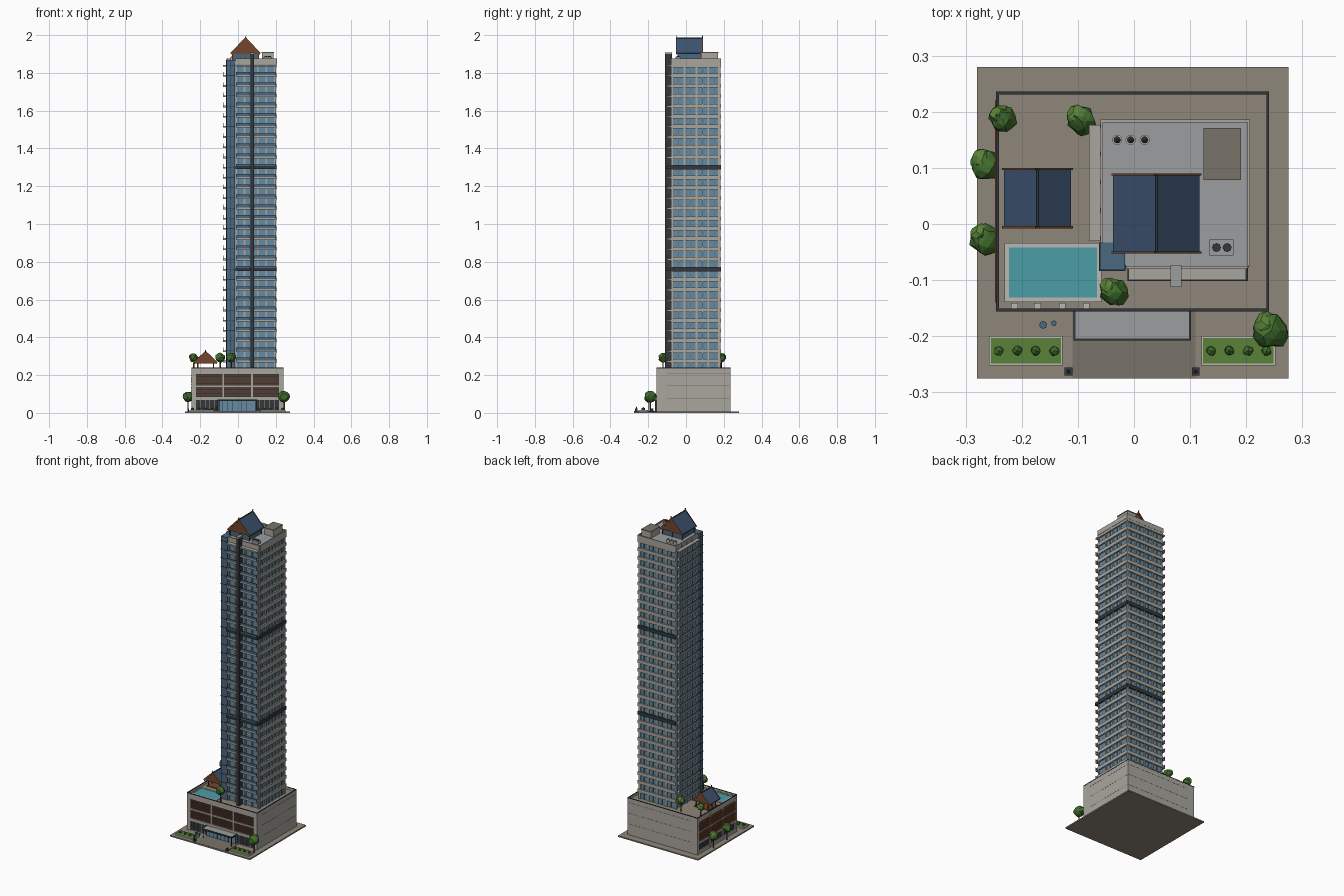
import bpy, bmesh, math, random
from mathutils import Vector, Matrix

if "Cube" in bpy.data.objects:
    bpy.data.objects.remove(bpy.data.objects["Cube"])
random.seed(4)


def mat(name, r, g, b):
    m = bpy.data.materials.new(name)
    m.diffuse_color = (r, g, b, 1)
    m.use_nodes = True
    m.node_tree.nodes["Principled BSDF"].inputs["Base Color"].default_value = m.diffuse_color
    return m


CONC = mat("concrete", .40, .38, .345)
PALE = mat("pale_concrete", .50, .48, .44)
PAVE = mat("paving", .27, .24, .195)
PATH = mat("path", .19, .17, .14)
DARK = mat("dark_metal", .035, .037, .042)
GLASS = mat("glass", .13, .26, .36)
DEEP = mat("deep_glass", .07, .14, .22)
POOL = mat("water", .07, .34, .39)
TILE = mat("blue_tile", .045, .085, .16)
WOOD = mat("wood", .17, .06, .025)
LEAF = mat("leaf", .05, .15, .025)
LEAF2 = mat("light_leaf", .10, .22, .04)
GREY = mat("equipment_grey", .33, .34, .35)


def finish(name, bm, m):
    me = bpy.data.meshes.new(name)
    bmesh.ops.recalc_face_normals(bm, faces=bm.faces)
    bm.to_mesh(me)
    bm.free()
    me.materials.append(m)
    ob = bpy.data.objects.new(name, me)
    bpy.context.collection.objects.link(ob)
    return ob


def boxes(name, m, items):
    """Each item is (x0, x1, y0, y1, z0, z1)."""
    bm = bmesh.new()
    for x0, x1, y0, y1, z0, z1 in items:
        M = Matrix.Translation(((x0+x1)/2, (y0+y1)/2, (z0+z1)/2)) @ Matrix.Diagonal((x1-x0, y1-y0, z1-z0, 1))
        bmesh.ops.create_cube(bm, size=1, matrix=M)
    return finish(name, bm, m)


def ring(x0, x1, y0, y1, z0, z1, t):
    return [(x0, x1, y0, y0+t, z0, z1), (x0, x1, y1-t, y1, z0, z1),
            (x0, x0+t, y0+t, y1-t, z0, z1), (x1-t, x1, y0+t, y1-t, z0, z1)]


def prism(name, m, profile, y0, y1):
    bm = bmesh.new()
    a, b = [[bm.verts.new((x, y, z)) for x, z in profile] for y in (y0, y1)]
    n = len(profile)
    bm.faces.new(a)
    bm.faces.new(b[::-1])
    for i in range(n):
        bm.faces.new((a[i], b[i], b[(i+1) % n], a[(i+1) % n]))
    return finish(name, bm, m)


def cyls(name, m, items, seg=8):
    """Each item is (x, y, z0, z1, r0, r1)."""
    bm = bmesh.new()
    for x, y, z0, z1, r0, r1 in items:
        bmesh.ops.create_cone(bm, cap_ends=True, segments=seg, radius1=r0, radius2=r1, depth=z1-z0,
                              matrix=Matrix.Translation((x, y, (z0+z1)/2)))
    return finish(name, bm, m)


def blobs(name, m, items, sub=2):
    """Faceted foliage clumps (x, y, z, r)."""
    bm = bmesh.new()
    for x, y, z, r in items:
        vs = bmesh.ops.create_icosphere(bm, subdivisions=sub, radius=r)["verts"]
        for v in vs:
            v.co = v.co * random.uniform(.82, 1.08) + Vector((x, y, z))
    return finish(name, bm, m)


def gable(name, cx, hw, y0, y1, ze, zr):
    """Tiled gable roof with timber gable ends, barge boards and finials."""
    t = .006
    prism(name + "_tiles", TILE, [(cx-hw, ze), (cx, zr), (cx+hw, ze), (cx+hw, ze-t), (cx, zr-t*1.6), (cx-hw, ze-t)], y0+.003, y1-.003)
    prism(name + "_gable_wall", WOOD, [(cx-hw+.005, ze-t), (cx, zr-t), (cx+hw-.005, ze-t)], y0+.006, y1-.006)
    for tag, a, b in (("front", y0, y0+.004), ("back", y1-.004, y1)):
        prism(name + "_barge_" + tag, WOOD, [(cx-hw-.003, ze), (cx-.002, zr+.003), (cx-.004, zr+.013), (cx, zr+.006), (cx+.004, zr+.013),
              (cx+.002, zr+.003), (cx+hw+.003, ze), (cx+hw-.003, ze-.008), (cx, zr-.009), (cx-hw+.003, ze-.008)], a, b)
    boxes(name + "_ridge", DARK, [(cx-.002, cx+.002, y0, y1, zr-.004, zr+.002)])


# Site
boxes("site_slab", PAVE, [(-.28, .275, -.275, .28, 0, .008)])
boxes("entry_path", PATH, [(-.11, .11, -.2745, -.15, .006, .0095)])
boxes("planter_kerbs", PALE, ring(-.258, -.127, -.252, -.2, .006, .016, .003) + ring(.12, .252, -.252, -.2, .006, .016, .003))
boxes("planter_grass", LEAF2, [(-.255, -.13, -.249, -.203, .006, .015), (.123, .249, -.249, -.203, .006, .015)])
blobs("shrubs", LEAF, [(x0+i*.033, -.226, .02, .010) for x0 in (-.241, .137) for i in range(4)], 1)
boxes("gate_posts", DARK, [(x-.007, x+.007, -.27, -.256, .006, .022) for x in (-.117, .11)])
cyls("gate_lamps", DARK, [(x, -.263, .02, .034, .003, .002) for x in (-.117, .11)])
cyls("small_pots", DEEP, [(-.162, -.18, .008, .022, .005, .007), (-.143, -.177, .008, .018, .004, .005)])

# Podium: recessed core with openings framed on front and left
boxes("podium_core", CONC, [(-.237, .24, -.147, .235, .006, .222)])
boxes("podium_front_frame", CONC,
      [(-.245, .24, -.155, -.145, a, b) for a, b in ((.068, .085), (.138, .146), (.205, .222))]
      + [(a, b, -.1555, -.145, .006, .222) for a, b in ((-.245, -.222), (-.083, -.073), (.070, .080), (.217, .24))])
boxes("podium_left_frame", CONC,
      [(-.245, -.235, -.155, .235, a, b) for a, b in ((.006, .03), (.068, .085), (.138, .146), (.205, .222))]
      + [(-.2455, -.235, a, b, .006, .222) for a, b in ((-.155, -.135), (-.025, -.01), (.1, .115), (.215, .235))])
boxes("podium_dark_openings", DARK, [(-.235, .23, -.149, -.14, .012, .21), (-.239, -.23, -.145, .225, .03, .21)])
zs = [z0+i*.0075 for z0 in (.089, .15) for i in range(7)]
boxes("podium_louvres_front", WOOD, [(-.225, .22, -.152, -.147, z, z+.003) for z in zs if z < .137 or z > .147])
boxes("podium_louvres_left", WOOD, [(-.248, -.237, -.14, .22, z, z+.003) for z in zs])
boxes("podium_joints", PATH, [(-.2, .2405, -.1, .2355, z, z+.0025) for z in (.075, .142, .208)])
boxes("podium_deck", PAVE, [(-.243, .238, -.153, .233, .218, .224)])
boxes("podium_parapet", CONC, ring(-.245, .24, -.155, .235, .218, .237, .004))
boxes("podium_parapet_rail", DARK, ring(-.246, .241, -.156, .236, .236, .24, .005))
boxes("shop_mullions", GREY, [(x, x+.002, -.152, -.146, .01, .068) for x in (-.2, -.175, -.15, -.125, .115, .14, .165, .19)])
boxes("lobby_glass", GLASS, [(-.108, .098, -.162, -.145, .008, .064)])
boxes("lobby_mullions", DARK, [(-.108+i*.0255, -.106+i*.0255, -.164, -.15, .008, .064) for i in range(9)])
boxes("entry_canopy", GREY, [(-.105, .1, -.205, -.15, .064, .07)])
boxes("canopy_edge", DARK, ring(-.108, .102, -.208, -.15, .062, .072, .004))
cyls("canopy_columns", DARK, [(x, -.2, .008, .064, .002, .002) for x in (-.1, .095)])

# Pool terrace
boxes("pool_surround", PALE, ring(-.231, -.058, -.139, -.034, .222, .231, .008))
boxes("pool_water", POOL, [(-.224, -.062, -.132, -.041, .222, .229)])
boxes("loungers", PALE, [(x-.006, x+.006, -.151, -.141, .224, .231) for x in (-.213, -.172, -.128, -.085)])
boxes("pavilion_floor", WOOD, [(-.222, -.12, .005, .09, .223, .229)])
boxes("pavilion_posts", WOOD, [(x-.003, x+.003, y-.003, y+.003, .224, .268) for x in (-.213, -.13) for y in (.012, .048, .083)])
gable("pavilion_roof", -.172, .06, -.008, .1, .268, .325)

# Tower: glass body, then piers and spandrels per floor
X0, X1, Y0, Y1 = -.058, .2, -.076, .18
P = .054
floors = [.22 + P*i for i in range(1, 31)]
plain = [z for i, z in enumerate(floors, 1) if i not in (10, 20)]
boxes("tower_glass", GLASS, [(X0+.004, X1-.004, Y0+.003, Y1-.004, .222, 1.865)])


def bands(zl, h):
    out = []
    for z in zl:
        out += [(X1-.01, X1+.005, Y0, Y1+.005, z-h, z+h), (X0, X1-.01, Y1-.01, Y1+.005, z-h, z+h)]
    return out


boxes("spandrels", CONC, bands(plain, .0105))
boxes("spandrels_dark", DARK, bands([.76, 1.30], .0115))
piers = [(X1-.01, X1+.002, Y0+f*.252, Y0+f*.252+w, .222, 1.865) for f, w in ((0, .008), (.25, .01), (.5, .01), (.75, .01), (.985, .008))]
piers += [(X0+f*.25, X0+f*.25+w, Y1-.01, Y1+.002, .222, 1.865) for f, w in ((0, .008), (.25, .01), (.5, .01), (.75, .01), (.985, .012))]
boxes("tower_piers", CONC, piers)
boxes("window_mullions", DEEP, [(X1-.01, X1-.001, Y0+.036+i*.063, Y0+.039+i*.063, .222, 1.86) for i in range(4)]
      + [(X0+.036+i*.0625, X0+.039+i*.0625, Y1-.01, Y1-.001, .222, 1.86) for i in range(4)])

# Front and left balconies
boxes("front_balcony_slabs", CONC, [(-.01, .2, -.1, -.07, z-.006, z+.003) for z in plain])
boxes("front_dark_slabs", DARK, [(-.012, .203, -.102, -.07, z-.009, z+.006) for z in (.76, 1.30)])
boxes("front_balustrades", DEEP, [(a, b, -.1, -.098, z+.003, z+.018) for z in floors[:-1] for a, b in ((-.01, .064), (.088, .2))])
boxes("front_wall_piers", CONC, [(a, a+.009, -.08, -.07, .222, 1.865) for a in (-.014, .03, .1, .145, .19)])
boxes("left_balcony_slabs", CONC, [(-.08, -.05, -.03, .176, z-.006, z+.003) for z in floors])
boxes("left_balustrades", DEEP, [(-.08, -.078, -.03, .176, z+.003, z+.018) for z in floors[:-1]])
boxes("left_wall_piers", CONC, [(-.061, -.05, y, y+.009, .222, 1.865) for y in (-.03, .02, .07, .12, .17)])

# Glazed corner and vertical fin
boxes("corner_glass", DEEP, [(-.061, -.016, -.082, -.033, .222, 1.868)])
boxes("corner_transoms", DARK, [(-.0625, -.015, -.0835, -.033, z-.0015, z+.0015) for z in floors])
boxes("corner_mullions", DARK, [(-.04, -.038, -.0835, -.08, .222, 1.868), (-.0625, -.06, -.058, -.056, .222, 1.868)])
boxes("front_fin", DARK, [(.066, .084, -.111, -.074, .222, 1.9)])
boxes("fin_cap", GREY, [(.065, .085, -.112, -.073, 1.9, 1.908)])

# Roof
boxes("roof_slab", GREY, [(-.015, .204, -.078, .184, 1.85, 1.866), (-.06, 0, -.033, .184, 1.85, 1.866)])
boxes("roof_parapet", CONC, ring(-.06, .207, -.08, .186, 1.845, 1.875, .005)[1:2] + ring(-.06, .207, -.08, .186, 1.845, 1.875, .005)[3:]
      + [(-.014, .202, -.08, -.075, 1.845, 1.875), (-.06, -.055, -.033, .181, 1.845, 1.875)])
boxes("penthouse", DEEP, [(-.026, .106, -.04, .076, 1.86, 1.902)])
boxes("penthouse_posts", WOOD, [(x-.003, x+.003, y-.003, y+.003, 1.86, 1.903) for x in (-.028, .04, .108) for y in (-.043, .078)])
gable("crown_roof", .04, .077, -.053, .09, 1.905, 1.985)
boxes("lift_overrun", CONC, [(.126, .189, .08, .169, 1.86, 1.905)])
boxes("lift_overrun_cap", PATH, [(.124, .191, .078, .171, 1.905, 1.91)])
boxes("condenser_base", GREY, [(.135, .177, -.056, -.028, 1.86, 1.885)])
cyls("condenser_fans", DARK, [(.147, -.042, 1.885, 1.889, .008, .008), (.166, -.042, 1.885, 1.889, .008, .008)])
cyls("water_tanks", PALE, [(x, .15, 1.86, 1.885, .009, .009) for x in (-.03, -.006, .019)], 12)
cyls("tank_lids", DARK, [(x, .15, 1.885, 1.89, .006, .002) for x in (-.03, -.006, .019)], 12)

# Trees
trees = [(-.234, .187, .222, .292, .025), (-.094, .184, .222, .292, .026), (-.035, -.122, .222, .292, .026),
         (-.264, .105, .006, .085, .028), (-.265, -.028, .006, .085, .028), (.245, -.19, .006, .085, .033)]
cyls("tree_trunks", WOOD, [(x, y, z0, z1, .004, .003) for x, y, z0, z1, r in trees], 6)
blobs("tree_crowns", LEAF, [(x, y, z1, r) for x, y, z0, z1, r in trees])
blobs("tree_highlights", LEAF2, [(x-r*.25, y+r*.3, z1+r*.12, r*.78) for x, y, z0, z1, r in trees])
